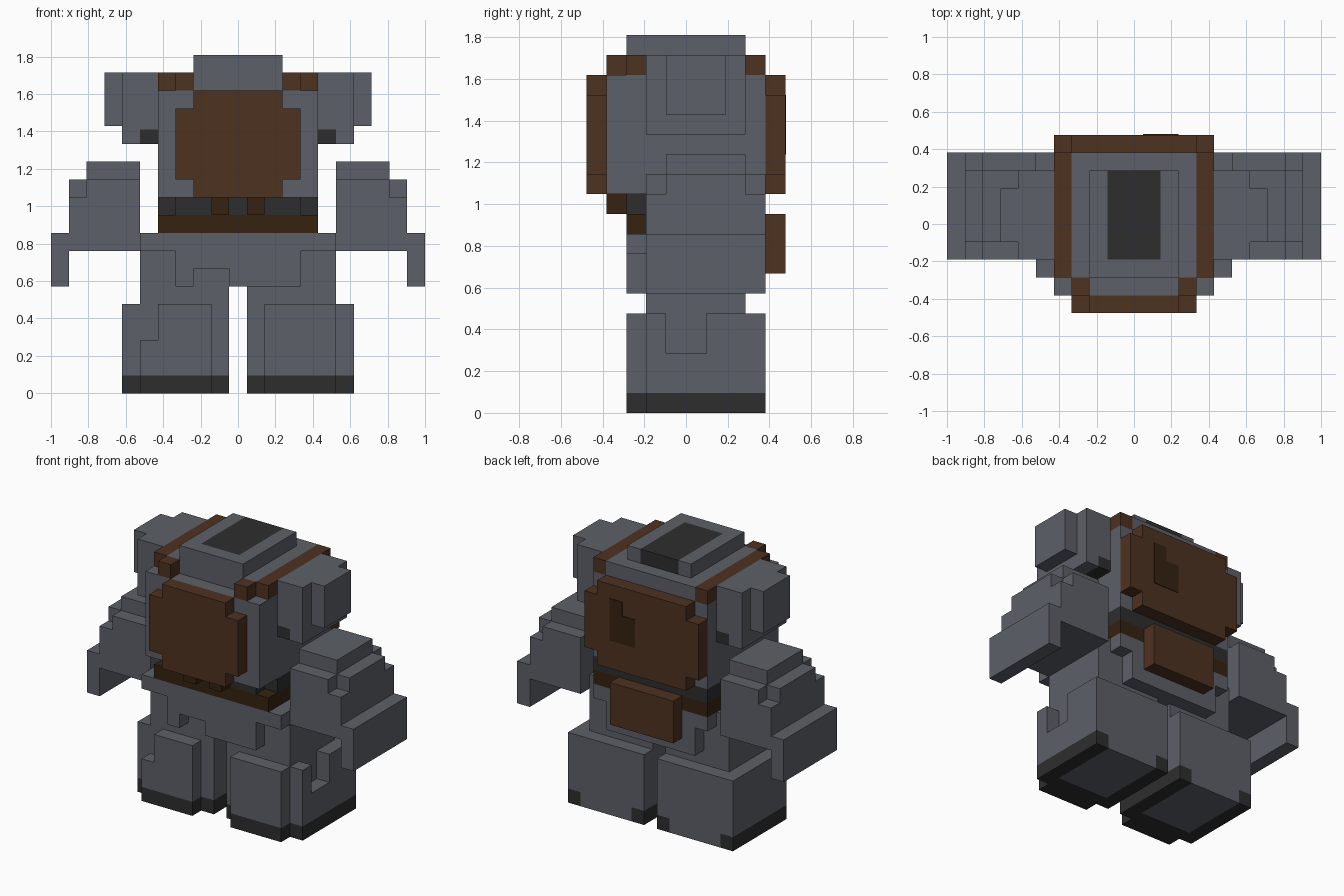
import bpy, bmesh

if "Cube" in bpy.data.objects:
    bpy.data.objects.remove(bpy.data.objects["Cube"])

U = 2 / 21  # one block


def material(name, rgb):
    m = bpy.data.materials.new(name)
    m.diffuse_color = (*rgb, 1)
    m.use_nodes = True
    m.node_tree.nodes["Principled BSDF"].inputs["Base Color"].default_value = m.diffuse_color
    return m


GREY = material("steel_grey", (0.107, 0.117, 0.136))
BROWN = material("leather_brown", (0.076, 0.032, 0.015))
DARK = material("charcoal", (0.027, 0.027, 0.027))
BELT = material("dark_leather", (0.036, 0.016, 0.005))


def part(name, mat, *boxes, sides=(1,)):
    """Join boxes (x0, x1, y0, y1, z0, z1, in blocks); sides mirrors them in x."""
    bm = bmesh.new()
    for s in sides:
        for x0, x1, y0, y1, z0, z1 in boxes:
            xa, xb = sorted((s * x0, s * x1))
            lo, hi = (xa, y0, z0), (xb, y1, z1)
            for v in bmesh.ops.create_cube(bm, size=1)["verts"]:
                for i in range(3):
                    v.co[i] = (hi[i] if v.co[i] > 0 else lo[i]) * U
    me = bpy.data.meshes.new(name)
    bm.to_mesh(me)
    bm.free()
    me.materials.append(mat)
    ob = bpy.data.objects.new(name, me)
    bpy.context.collection.objects.link(ob)


BOTH = (1, -1)

# Collar with dark opening reaching the back
part("collar", GREY, (-2.5, 2.5, -3, -2, 18, 19))
part("collar_sides", GREY, (1.5, 2.5, -2, 3, 18, 19), sides=BOTH)
part("collar_opening", DARK, (-1.5, 1.5, -2, 3, 18, 19))

# Torso and shoulder straps
part("torso", GREY, (-4.5, 4.5, -4, 4, 11, 17), (-3.5, 3.5, -3, 4, 17, 18))
part("strap", BROWN, (3.5, 4.5, -3, 4, 17, 18), (2.5, 3.5, -4, -3, 17, 18),
     sides=BOTH)

# Chest and back plates with stepped corners
part("chest_plate", BROWN, (-2.5, 2.5, -5, -4, 11, 17))
part("chest_plate_edge", BROWN, (2.5, 3.5, -5, -4, 12, 16), sides=BOTH)
part("back_plate", BROWN, (-3.5, 3.5, 4, 5, 11, 17))
part("back_plate_edge", BROWN, (3.5, 4.5, 4, 5, 12, 16), sides=BOTH)
part("back_patch", BELT, (1.5, 2.5, 5, 5.04, 13, 16), (0.5, 1.5, 5, 5.04, 13, 15))

# Waist, belt and pouches
part("waist", DARK, (-3.5, 3.5, -3, -2, 10, 11), (-4.5, 4.5, -2, 4, 10, 11))
part("belt", BELT, (-4.5, 4.5, -3, 4, 9, 10))
part("belt_pouch", BELT, (0.5, 1.5, -4, -3, 10, 11), sides=BOTH)
part("back_pouch", BROWN, (-2.5, 2.5, 4, 5, 7, 10))

# Hips with ragged front and back skirts
part("hips", GREY, (-5.5, 5.5, -2, 3, 6, 9))
part("front_skirt", GREY, (-5.5, 5.5, -3, -2, 8, 9), (-3.5, -2.5, -3, -2, 6, 8),
     (-2.5, -0.5, -3, -2, 7, 8), (-0.5, 3.5, -3, -2, 6, 8))
part("back_skirt", GREY, (-4.5, 4.5, 3, 4, 8, 9), (-3.5, 3.5, 3, 4, 6, 8))

# Shoulder pads with dark armpits
part("shoulder", GREY, (4.5, 6.5, -2, 3, 15, 18), (5.5, 6.5, -2, 3, 14, 15),
     (6.5, 7.5, -1, 2, 15, 18), sides=BOTH)
part("armpit", DARK, (4.5, 5.5, -2, 3, 14, 14.8), sides=BOTH)
part("armpit_top", GREY, (4.5, 5.5, -2, 3, 14.8, 15), sides=BOTH)

# Forearms stepping outward to a hanging cuff
part("forearm", GREY, (5.5, 9.5, -2, 4, 8, 11), (5.5, 8.5, -2, 4, 11, 12),
     (8.5, 9.5, -1, 3, 11, 12), (5.5, 8.5, -1, 3, 12, 13),
     (9.5, 10.5, -2, 4, 6, 9), sides=BOTH)

# Legs: thigh, boot block, front guards
part("thigh", GREY, (0.5, 5.5, -2, 3, 5, 6), sides=BOTH)
part("boot", GREY, (0.5, 5.5, -2, 4, 1, 5), (5.5, 6.5, -2, 4, 1, 3),
     (1.5, 5.5, -1, 4, 0, 1), sides=BOTH)
part("right_boot_outer", GREY, (5.5, 6.5, -2, -1, 3, 5), (5.5, 6.5, 1, 4, 3, 5))
part("left_boot_outer", GREY, (-6.5, -5.5, -2, 4, 3, 5))
part("right_boot_guard", GREY, (1.5, 5.5, -3, -2, 1, 5))
part("left_boot_guard", GREY, (-4.5, -1.5, -3, -2, 1, 5), (-5.5, -4.5, -3, -2, 1, 3))

# Dark soles around a grey centre
part("sole", DARK, (0.5, 1.5, -2, 4, 0, 1), (5.5, 6.5, -2, 4, 0, 1),
     (1.5, 5.5, -3, -1, 0, 1), sides=BOTH)
